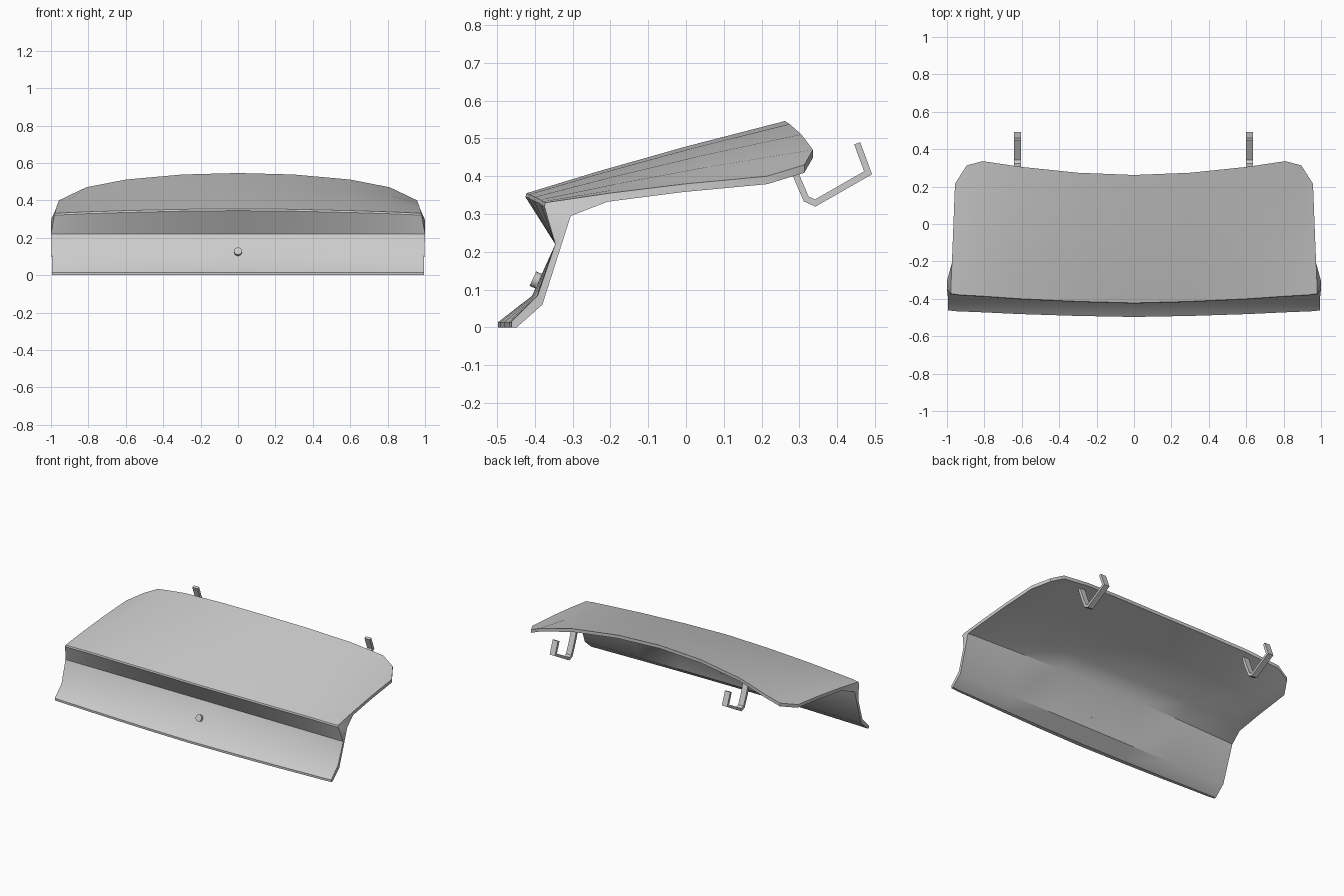
import bpy, bmesh, math
from mathutils import Vector

if "Cube" in bpy.data.objects:
    bpy.data.objects.remove(bpy.data.objects["Cube"])

grey = bpy.data.materials.new("plain grey")
grey.diffuse_color = (0.6, 0.6, 0.6, 1)
grey.use_nodes = True
grey.node_tree.nodes["Principled BSDF"].inputs["Base Color"].default_value = grey.diffuse_color


def finish(name, bm, angle=30):
    bmesh.ops.recalc_face_normals(bm, faces=bm.faces)
    me = bpy.data.meshes.new(name)
    bm.to_mesh(me)
    bm.free()
    ob = bpy.data.objects.new(name, me)
    bpy.context.collection.objects.link(ob)
    me.materials.append(grey)
    bpy.context.view_layer.objects.active = ob
    ob.select_set(True)
    bpy.ops.object.shade_smooth_by_angle(angle=math.radians(angle))
    ob.select_set(False)
    return ob


# Lid stations: x at lip, lip y, lip z, x at rear edge, rear y, rear z
half = [
    (0.0, -.422, .355, 0.0, .262, .546),
    (0.3, -.414, .352, 0.3, .274, .538),
    (0.6, -.400, .345, 0.6, .305, .511),
    (.82, -.385, .338, .81, .336, .470),
    (.93, -.379, .333, .895, .313, .430),
    (.98, -.372, .330, .957, .215, .400),
]
stations = [(-a, b, c, -d, e, f) for a, b, c, d, e, f in half[:0:-1]] + half


def section(xf, ly, lz, xb, yb, zb):
    """Closed cross-section: outer skin, then inner skin backwards."""
    e = (ly + .422) / .05            # 0 at the centre, 1 at the sides
    w = xf / .98

    def top(f, drop=0):
        bulge = .024 * f * (1 - f)
        return (xf + (xb - xf) * f, ly + (yb - ly) * f, lz + (zb - lz) * f + bulge - drop)
    return [
        (w * .995, -.497 + .035 * e, 0),          # 0 bottom lip
        (w * .995, -.497 + .035 * e, .014),       # 1
        (w * .995, -.408 + .015 * e, .083),       # 2 lower bend
        (w * 1.0, -.346, .22),                    # 3 recess
        (w * .982, ly - .003, lz - .010),         # 4 overhanging lip
        top(0), top(.28), top(.62), top(1),       # 5-8 upper skin
        top(1, .021), top(.62, .021), top(.28, .022),   # 9-11 underside
        (w * 1.0, -.305, .320 - .025 * e),        # 12 inner bend
        (w * .995, -.384 + .004 * e, .06),        # 13
        (w * .995, -.470 + .022 * e, 0),          # 14
    ]


# Trunk lid shell
bm = bmesh.new()
loops = [[bm.verts.new(p) for p in section(*s)] for s in stations]
n = len(loops[0])
for a, b in zip(loops, loops[1:]):
    for i in range(n):
        j = (i + 1) % n
        bm.faces.new((a[i], a[j], b[j], b[i]))
for lp in (loops[0], loops[-1]):
    for ids in ((0, 1, 2, 13, 14), (2, 3, 12, 13), (3, 4, 5, 6, 11, 12),
                (6, 7, 10, 11), (7, 8, 9, 10)):
        bm.faces.new([lp[i] for i in ids])
finish("trunk_lid", bm, 35)

# Hinge arms: flat strap swept along a bent path
path = [(.265, .475), (.29, .405), (.318, .340), (.342, .329), (.482, .409), (.453, .487)]
pts = [Vector(p) for p in path]
for side, x in (("left", -.622), ("right", .618)):
    bm = bmesh.new()
    rings = []
    for i, p in enumerate(pts):
        d1 = (p - pts[i - 1]).normalized() if i else None
        d2 = (pts[i + 1] - p).normalized() if i < len(pts) - 1 else None
        d1, d2 = d1 or d2, d2 or d1
        t = (d1 + d2).normalized()
        nrm = Vector((-t.y, t.x)) * (.0085 / max(.4, t.dot(d1)))
        rings.append([bm.verts.new((x + sx * .019, p.x + s * nrm.x, p.y + s * nrm.y))
                      for sx, s in ((-1, -1), (1, -1), (1, 1), (-1, 1))])
    for a, b in zip(rings, rings[1:]):
        for i in range(4):
            j = (i + 1) % 4
            bm.faces.new((a[i], a[j], b[j], b[i]))
    bm.faces.new(rings[0])
    bm.faces.new(rings[-1])
    finish("hinge_arm_" + side, bm)

# Lock button
bm = bmesh.new()
bmesh.ops.create_cone(bm, cap_ends=True, segments=16, radius1=.021, radius2=.021, depth=.04)
axis = Vector((0, -.9, .42)).normalized()
rot = Vector((0, 0, 1)).rotation_difference(axis).to_matrix()
bmesh.ops.rotate(bm, verts=bm.verts, matrix=rot)
bmesh.ops.translate(bm, verts=bm.verts, vec=Vector((0, -.405, .13)) - axis * .02 + Vector((0, 0, -.001)))
finish("lock_button", bm)
